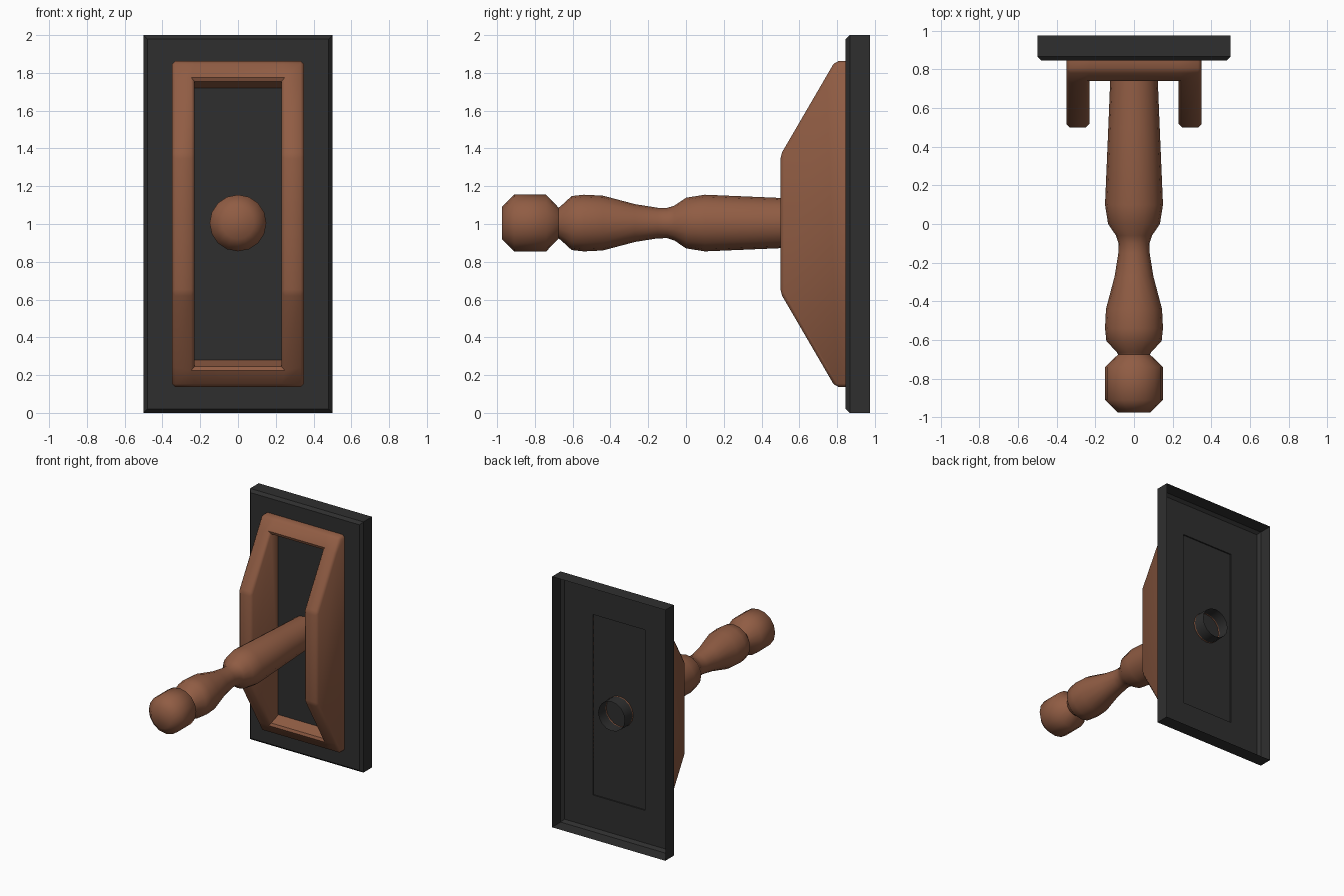
import bpy, bmesh, math

if "Cube" in bpy.data.objects:
    bpy.data.objects.remove(bpy.data.objects["Cube"])


def material(name, rgb):
    m = bpy.data.materials.new(name)
    m.diffuse_color = (*rgb, 1)
    m.use_nodes = True
    m.node_tree.nodes["Principled BSDF"].inputs["Base Color"].default_value = m.diffuse_color
    return m


BLACK = material("charcoal", (0.028, 0.028, 0.028))
BROWN = material("brown_wood", (0.28, 0.108, 0.057))


def finish(bm, name, mats, smooth=None):
    bmesh.ops.remove_doubles(bm, verts=bm.verts, dist=1e-5)
    me = bpy.data.meshes.new(name)
    bm.to_mesh(me)
    bm.free()
    for m in mats:
        me.materials.append(m)
    ob = bpy.data.objects.new(name, me)
    bpy.context.collection.objects.link(ob)
    if smooth:
        bpy.ops.object.select_all(action='DESELECT')
        ob.select_set(True)
        bpy.context.view_layer.objects.active = ob
        bpy.ops.object.shade_smooth_by_angle(angle=math.radians(smooth))
    return ob


def bridge(bm, loops):
    """Quads between consecutive closed loops of vertices."""
    faces = []
    for a, b in zip(loops, loops[1:]):
        n = len(a)
        faces.append([bm.faces.new((a[i], a[(i + 1) % n], b[(i + 1) % n], b[i]))
                      for i in range(n)])
    return faces


# Wall plate: shell open at the back, chamfered front, shallow panel in the middle
bm = bmesh.new()
loops = []
for hx, hz, y in [(.5, 1, .975), (.5, 1, .867), (.48, .98, .845),
                  (.23, .72, .845), (.23, .72, .835)]:
    loops.append([bm.verts.new((x, y, 1 + z)) for x, z in
                  ((-hx, -hz), (hx, -hz), (hx, hz), (-hx, hz))])
bridge(bm, loops)
bm.faces.new(loops[-1])
bmesh.ops.recalc_face_normals(bm, faces=bm.faces)
if bm.faces[:][-1].normal.y > 0:
    bmesh.ops.reverse_faces(bm, faces=bm.faces)
finish(bm, "wall_plate", [BLACK])

# Guard frame: two tall cheeks joined by sloping bars, slot through the middle
bm = bmesh.new()
half = [(.845, -.863), (.79, -.863), (.73, -.76), (.5, -.365)]
prof = half + [(y, -z) for y, z in reversed(half)]
slot = prof[2:6] + [(.845, .72), (.845, -.72)]
XO, XI = .35, .23


def face(pts):
    bm.faces.new([bm.verts.new((x, y, 1 + z)) for x, y, z in pts])


def strip(p, q, x0, x1):
    face([(x0, *p), (x1, *p), (x1, *q), (x0, *q)])


for s in (-1, 1):
    face([(s * XO, *p) for p in prof])
    face([(s * XI, *p) for p in slot])
for i in range(7):
    strip(prof[i], prof[i + 1], -XO, -XI)
    strip(prof[i], prof[i + 1], XI, XO)
    if i not in (2, 3, 4):
        strip(prof[i], prof[i + 1], -XI, XI)
strip(slot[0], slot[5], -XI, XI)
strip(slot[3], slot[4], -XI, XI)
bmesh.ops.remove_doubles(bm, verts=bm.verts, dist=1e-5)
bmesh.ops.recalc_face_normals(bm, faces=bm.faces)
bm.normal_update()
if any(f.normal.y > .99 for f in bm.faces):
    bmesh.ops.reverse_faces(bm, faces=bm.faces)
    bm.normal_update()
sharp = [e for e in bm.edges if len(e.link_faces) == 2
         and e.calc_face_angle_signed() > math.radians(20)]
bmesh.ops.bevel(bm, geom=sharp, offset=.018, segments=1, affect='EDGES',
                clamp_overlap=True)
finish(bm, "guard_frame", [BROWN], 50)

# Turned lever: lathe profile (y, radius); the open end behind the plate is dark
bm = bmesh.new()
profile = [(-.975, .085), (-.91, .15), (-.74, .15), (-.675, .082), (-.665, .088),
           (-.605, .143), (-.54, .15), (-.44, .145), (-.27, .1), (-.15, .081),
           (-.1, .08), (-.06, .093), (0, .134), (.1, .15), (.5, .133),
           (.845, .119), (.94, .117)]
N = 16
rings = [[bm.verts.new((r * math.cos(2 * math.pi * k / N), y,
                        1.005 + r * math.sin(2 * math.pi * k / N)))
          for k in range(N)] for y, r in profile]
quads = bridge(bm, rings)
bm.faces.new(rings[0])
for f in quads[-1]:
    f.material_index = 1
bmesh.ops.recalc_face_normals(bm, faces=bm.faces)
finish(bm, "turned_lever", [BROWN, BLACK], 50)
